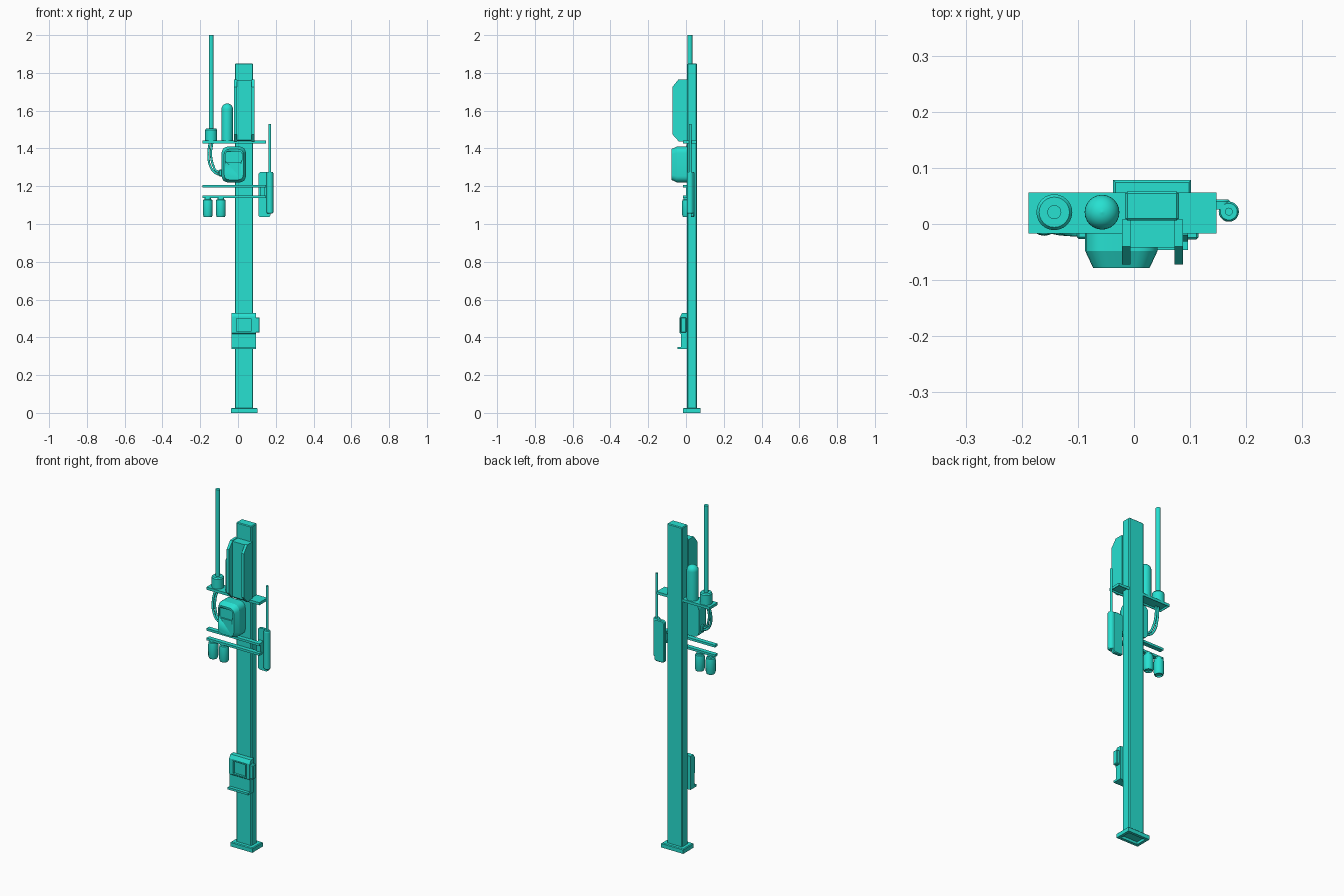
import bpy, bmesh, math
from mathutils import Vector

if "Cube" in bpy.data.objects:
    bpy.data.objects.remove(bpy.data.objects["Cube"])

teal = bpy.data.materials.new("teal_paint")
teal.diffuse_color = (0.02, 0.75, 0.64, 1)
teal.use_nodes = True
teal.node_tree.nodes["Principled BSDF"].inputs["Base Color"].default_value = teal.diffuse_color


def finish(name, bm, smooth=False):
    bmesh.ops.recalc_face_normals(bm, faces=bm.faces)
    me = bpy.data.meshes.new(name)
    bm.to_mesh(me)
    bm.free()
    me.materials.append(teal)
    ob = bpy.data.objects.new(name, me)
    bpy.context.collection.objects.link(ob)
    if smooth:
        bpy.ops.object.select_all(action='DESELECT')
        ob.select_set(True)
        bpy.context.view_layer.objects.active = ob
        bpy.ops.object.shade_smooth_by_angle(angle=math.radians(24))
    return ob


def loft(name, rings, smooth=False):
    """Skin a list of equal-length point rings and cap both ends."""
    bm = bmesh.new()
    vs = [[bm.verts.new(p) for p in r] for r in rings]
    n = len(vs[0])
    for a, b in zip(vs, vs[1:]):
        for i in range(n):
            bm.faces.new((a[i], a[(i + 1) % n], b[(i + 1) % n], b[i]))
    bm.faces.new(vs[0])
    bm.faces.new(vs[-1])
    return finish(name, bm, smooth)


def box(name, x, y, z, bevel=0):
    ob = loft(name, [[(x[0], y[0], h), (x[1], y[0], h), (x[1], y[1], h), (x[0], y[1], h)] for h in z])
    if bevel:
        m = ob.modifiers.new("bevel", 'BEVEL')
        m.width, m.segments = bevel, 1
    return ob


def tray(name, x, y, z, rim, depth, chamfer=0.0):
    """Plate with a hollow underside and an optional chamfered top."""
    def ring(i, h):
        return [(x[0] + i, y[0] + i, h), (x[1] - i, y[0] + i, h),
                (x[1] - i, y[1] - i, h), (x[0] + i, y[1] - i, h)]
    rings = [ring(rim, z[0] + depth), ring(rim, z[0]), ring(0, z[0]), ring(0, z[1] - chamfer)]
    if chamfer:
        rings.append(ring(chamfer, z[1]))
    return loft(name, rings)


def rounded(name, x, z, r, layers, seg=5):
    """Rounded rectangle facing -y, lofted through (y, inset) layers."""
    rings = []
    for y, ins in layers:
        rr = max(r - ins * 0.5, 0.002)
        x0, x1, z0, z1 = x[0] + ins, x[1] - ins, z[0] + ins, z[1] - ins
        ring = []
        for k, (cx, cz) in enumerate([(x1 - rr, z1 - rr), (x0 + rr, z1 - rr),
                                      (x0 + rr, z0 + rr), (x1 - rr, z0 + rr)]):
            for i in range(seg + 1):
                a = math.pi / 2 * (k + i / seg)
                ring.append((cx + rr * math.cos(a), y, cz + rr * math.sin(a)))
        rings.append(ring)
    return loft(name, rings, True)


def turned(name, x, y, profile, n=24):
    """Lathe a (radius, z) profile about a vertical axis."""
    return loft(name, [[(x + r * math.cos(2 * math.pi * i / n), y + r * math.sin(2 * math.pi * i / n), z)
                        for i in range(n)] for r, z in profile], True)


def side_profile(name, x, pts):
    """Extrude a (y, z) outline along x."""
    return loft(name, [[(h, y, z) for y, z in pts] for h in x])


def cut(ob, cutter):
    m = ob.modifiers.new("recess", 'BOOLEAN')
    m.operation, m.solver, m.object = 'DIFFERENCE', 'EXACT', cutter
    cutter.hide_render = True
    cutter.hide_viewport = True


def tube(name, pts, r):
    cu = bpy.data.curves.new(name, 'CURVE')
    cu.dimensions = '3D'
    cu.bevel_depth, cu.bevel_resolution, cu.use_fill_caps = r, 2, True
    cu.resolution_u = 6
    cu.materials.append(teal)
    sp = cu.splines.new('BEZIER')
    sp.bezier_points.add(len(pts) - 1)
    for bp, p in zip(sp.bezier_points, pts):
        bp.co = Vector(p)
        bp.handle_left_type = bp.handle_right_type = 'AUTO'
    ob = bpy.data.objects.new(name, cu)
    bpy.context.collection.objects.link(ob)


# post and hollow foot
box("post", (-0.016, 0.08), (0.006, 0.058), (0.02, 1.85), 0.004)
tray("base_foot", (-0.037, 0.102), (-0.016, 0.078), (0, 0.026), 0.016, 0.015, 0.004)

# equipment shelf and two cross rails
tray("upper_shelf", (-0.188, 0.147), (-0.017, 0.056), (1.427, 1.442), 0.004, 0.01)
for name, z in (("middle_rail", 1.193), ("lower_rail", 1.138)):
    box(name, (-0.188, 0.147), (-0.017, 0.008), (z, z + 0.013))

# tall front cabinet: recessed core between two chamfered fins
side_profile("cabinet_core", (-0.021, 0.087),
             [(0.008, 1.44), (-0.036, 1.44), (-0.042, 1.446), (-0.042, 1.762), (0.008, 1.762)])
for side, x in (("left", -0.021), ("right", 0.072)):
    side_profile(side + "_cabinet_fin", (x, x + 0.015),
                 [(0.008, 1.437), (-0.038, 1.437), (-0.072, 1.475), (-0.072, 1.725), (-0.04, 1.765), (0.008, 1.765)])

# domed canister on the shelf
dome = [(0.031 * math.cos(a), 1.607 + 0.031 * math.sin(a))
        for a in (math.radians(d) for d in range(0, 90, 11))]
turned("domed_canister", -0.057, 0.021, [(0.031, 1.44)] + dome + [(0.001, 1.638)])

# tall antenna with collar
turned("antenna_collar", -0.142, 0.021, [(0.032, 1.44), (0.032, 1.498), (0.027, 1.505)])
turned("tall_antenna", -0.142, 0.021, [(0.0125, 1.5), (0.0125, 2.0)], 16)

# meter housing with recessed display
meter = rounded("meter_housing", (-0.087, 0.042), (1.22, 1.41), 0.034,
                [(0.008, 0), (-0.048, 0), (-0.078, 0.014)])
cut(meter, rounded("display_cutter", (-0.066, 0.02), (1.325, 1.383), 0.012, [(-0.07, 0), (-0.1, 0)]))

# pair of cables from the antenna down to the meter
for name, d in (("outer_cable", 0), ("inner_cable", 0.014)):
    tube(name, [(-0.15 + d, 0.012, 1.43), (-0.157 + d, -0.002, 1.37), (-0.144 + d, -0.012, 1.30 + d * 0.5),
                (-0.115, -0.016, 1.267 + d), (-0.08, -0.016, 1.26 + d)], 0.006)
box("cable_plug", (-0.102, -0.08), (-0.027, -0.006), (1.252, 1.288), 0.004)

# hanging sensor bottles
for name, x in (("outer_bottle", -0.16), ("inner_bottle", -0.091)):
    turned(name, x, 0.005, [(0.018, 1.046), (0.018, 1.038), (0.022, 1.038), (0.026, 1.05), (0.026, 1.115),
                            (0.024, 1.128), (0.018, 1.131), (0.018, 1.14)], 20)

# right-hand radio: slab, round holder, whip antenna, clip to the rails
rounded("radio_slab", (0.108, 0.172), (1.036, 1.275), 0.014, [(0.044, 0.004), (0.04, 0), (0.026, 0)])
box("radio_clip", (0.118, 0.143), (0.0, 0.03), (1.139, 1.206))
turned("radio_holder", 0.169, 0.022, [(0.014, 1.056), (0.018, 1.062), (0.018, 1.27), (0.015, 1.275)], 20)
turned("whip_antenna", 0.169, 0.022, [(0.007, 1.27), (0.007, 1.53)], 16)

# lower control box with recessed screen, side latch and ledge
ctrl = side_profile("control_box", (-0.034, 0.096),
                    [(0.008, 0.342), (-0.027, 0.342), (-0.027, 0.418), (-0.031, 0.422),
                     (-0.031, 0.51), (-0.02, 0.53), (0.008, 0.53)])
cut(ctrl, box("screen_cutter", (-0.008, 0.068), (-0.06, -0.022), (0.43, 0.5)))
for name, x, z in (("screen_frame_left", (-0.014, -0.008), (0.424, 0.506)),
                   ("screen_frame_right", (0.068, 0.074), (0.424, 0.506)),
                   ("screen_frame_top", (-0.008, 0.068), (0.5, 0.506)),
                   ("screen_frame_bottom", (-0.008, 0.068), (0.424, 0.43))):
    box(name, x, (-0.034, -0.025), z)
box("side_latch", (0.09, 0.115), (-0.028, 0.002), (0.425, 0.506), 0.004)
box("control_ledge", (-0.034, 0.096), (-0.046, 0.008), (0.338, 0.35))
